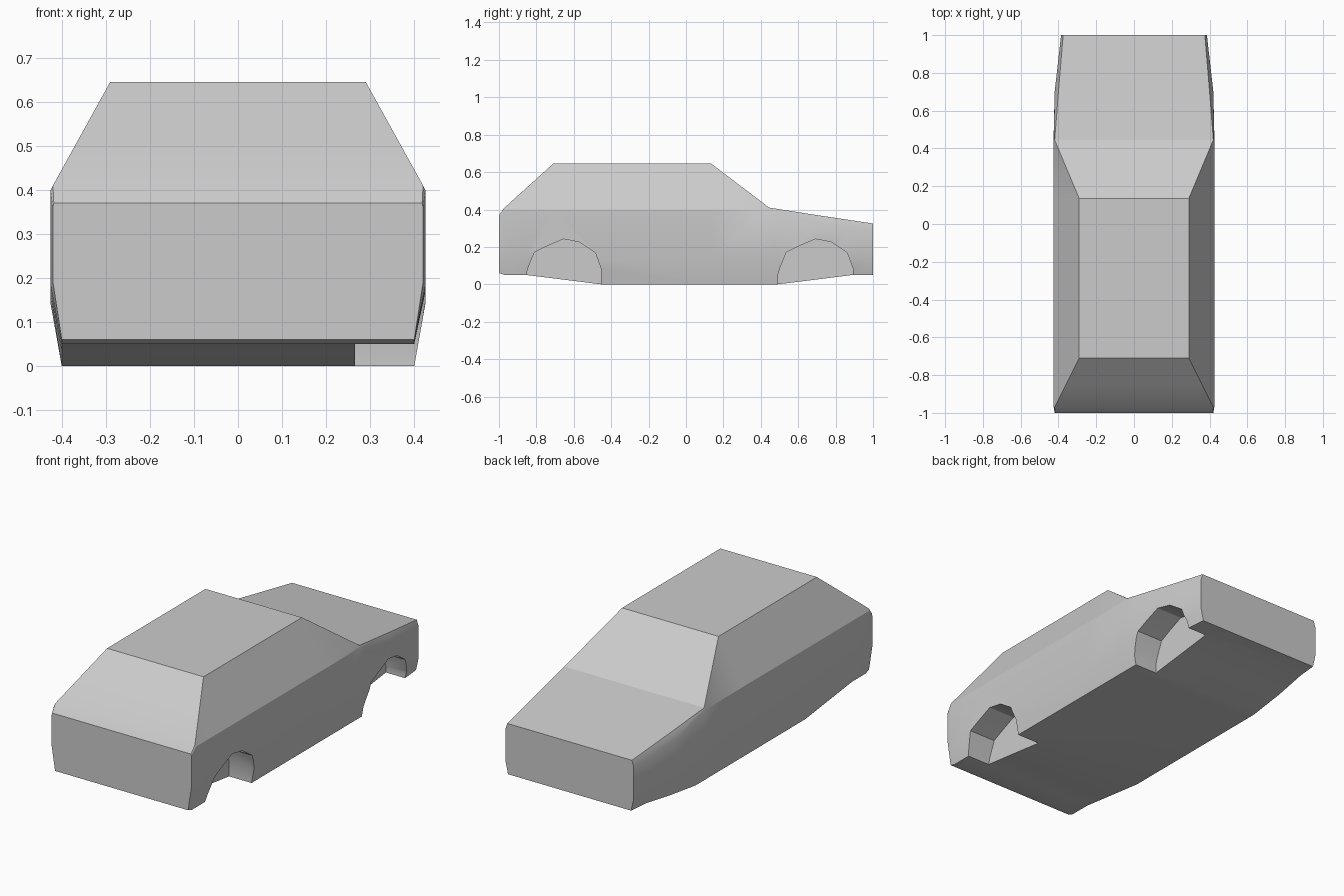
import bpy, bmesh, math

if "Cube" in bpy.data.objects:
    bpy.data.objects.remove(bpy.data.objects["Cube"])

# Side keyframes along y: (y, half width, z)
bottom = [(-1, .40, .06), (-.975, .40, .05), (-.855, .40, .05), (-.455, .40, 0),
          (.49, .40, 0), (.7, .395, .026), (.89, .38, .05), (1, .37, .05)]
low = [(-1, .42, .19), (-.97, .425, .18), (-.455, .425, .14),
       (.5, .425, .14), (.7, .42, .14), (1, .386, .12)]
shoulder = [(-1, .42, .36), (-.97, .425, .40), (.44, .425, .40),
            (.7, .42, .33), (1, .386, .29)]
top = [(-1, .418, .37), (-.97, .42, .41), (-.71, .29, .645), (.135, .29, .645),
       (.445, .42, .41), (.7, .40, .37), (1, .375, .325)]
rails = [bottom, low, shoulder, top]


def sample(rail, y):
    for (y0, w0, z0), (y1, w1, z1) in zip(rail, rail[1:]):
        if y <= y1:
            t = (y - y0) / (y1 - y0)
            return w0 + (w1 - w0) * t, z0 + (z1 - z0) * t


def make_object(name, bm):
    bmesh.ops.recalc_face_normals(bm, faces=bm.faces)
    me = bpy.data.meshes.new(name)
    bm.to_mesh(me)
    bm.free()
    ob = bpy.data.objects.new(name, me)
    bpy.context.collection.objects.link(ob)
    return ob


# Car body: closed cross-sections lofted from tail to nose
bm = bmesh.new()
rings = []
for y in [-1, -.97, -.855, -.71, -.455, .135, .445, .49, .7, .89, 1]:
    right = [sample(r, y) for r in rails]
    ring = right + [(-w, z) for w, z in reversed(right)]
    rings.append([bm.verts.new((x, y, z)) for x, z in ring])
for a, b in zip(rings, rings[1:]):
    for i in range(len(a)):
        j = (i + 1) % len(a)
        bm.faces.new((a[i], a[j], b[j], b[i]))
bm.faces.new(rings[0])
bm.faces.new(rings[-1])
body = make_object("car_body", bm)
bpy.context.view_layer.objects.active = body
body.select_set(True)

# Wheel arches, recessed into the right side only
arch = [(-.2, -.3), (-.2, .05), (-.19, .085), (-.155, .172), (-.086, .205), (0, .242),
        (.085, .226), (.17, .168), (.2, .085), (.2, -.3)]
for name, cy in (("tail_arch", -.655), ("nose_arch", .692)):
    bm = bmesh.new()
    face = bm.faces.new([bm.verts.new((.265, cy + y, z)) for y, z in arch])
    ext = bmesh.ops.extrude_face_region(bm, geom=[face])
    verts = [g for g in ext["geom"] if isinstance(g, bmesh.types.BMVert)]
    bmesh.ops.translate(bm, verts=verts, vec=(.4, 0, 0))
    cutter = make_object(name + "_cutter", bm)
    cutter.hide_render = True
    mod = body.modifiers.new(name, "BOOLEAN")
    mod.operation = "DIFFERENCE"
    mod.solver = "EXACT"
    mod.object = cutter
    bpy.ops.object.modifier_apply(modifier=name)
    bpy.data.objects.remove(cutter)

bpy.ops.object.shade_smooth_by_angle(angle=math.radians(25))
